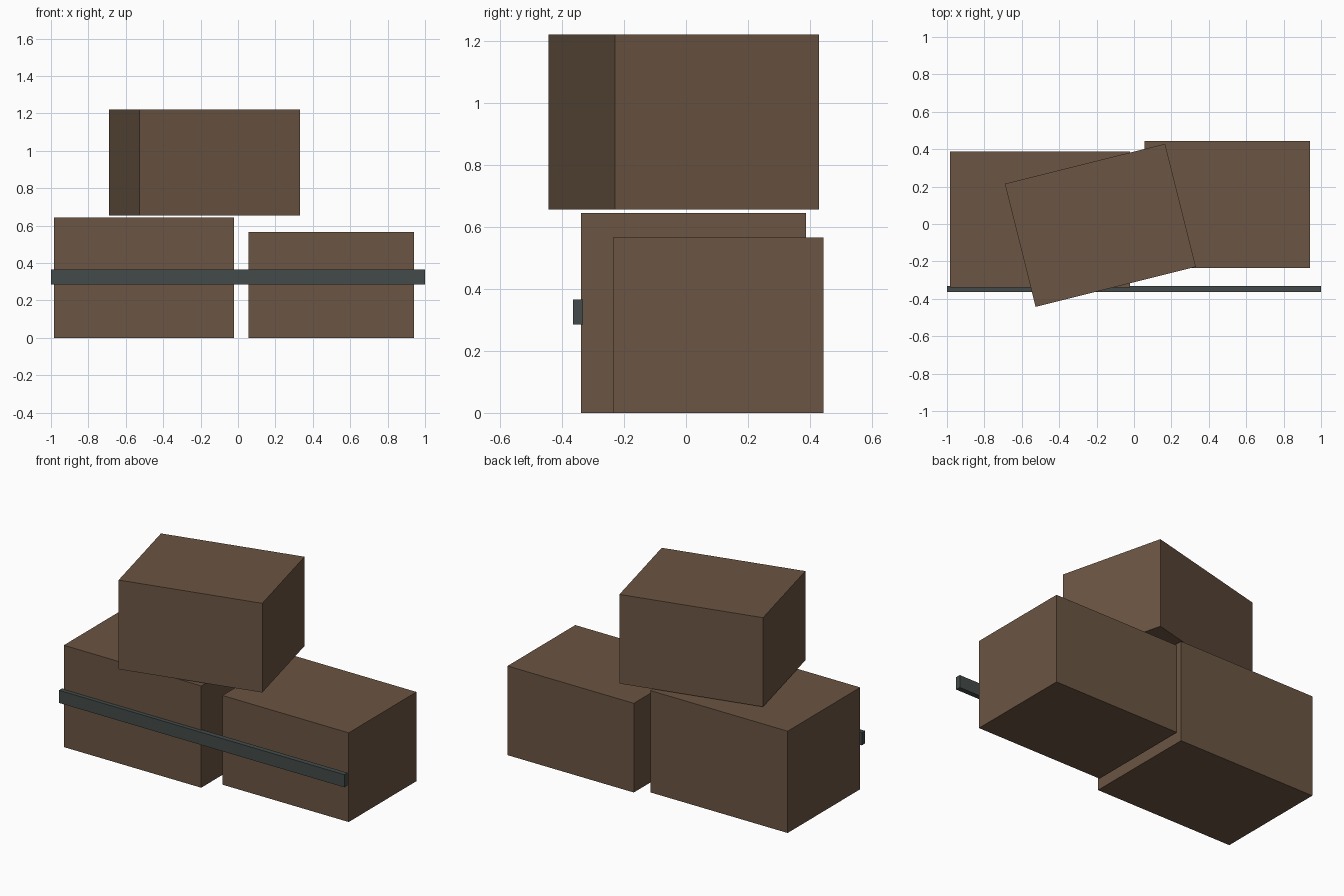
import bpy
import math

default = bpy.data.objects.get("Cube")
if default:
    bpy.data.objects.remove(default, do_unlink=True)


def make_material(name, rgb):
    mat = bpy.data.materials.new(name)
    mat.use_nodes = True
    colour = (*rgb, 1.0)
    mat.diffuse_color = colour
    mat.node_tree.nodes["Principled BSDF"].inputs["Base Color"].default_value = colour
    return mat


def make_box(name, size, centre, base, mat, turn=0.0):
    """Flat-sided box resting at height base, turned about z in degrees."""
    bpy.ops.mesh.primitive_cube_add(
        size=1,
        location=(centre[0], centre[1], base + size[2] / 2),
        rotation=(0, 0, math.radians(turn)),
    )
    box = bpy.context.object
    box.name = name
    box.scale = size
    bpy.ops.object.transform_apply(location=False, rotation=False, scale=True)
    box.data.materials.append(mat)
    return box


brown = make_material("crate brown", (0.147, 0.091, 0.056))
slate = make_material("rail dark grey", (0.056, 0.071, 0.068))

# Two crates on the ground
make_box("large_crate", (0.963, 0.726, 0.645), (-0.502, 0.024), 0, brown)
make_box("small_crate", (0.885, 0.678, 0.565), (0.498, 0.104), 0, brown)

# Turned crate stacked above them
make_box("top_crate", (0.883, 0.678, 0.565), (-0.18, -0.007), 0.655, brown, 14)

# Long rail across the front
make_box("front_rail", (2.0, 0.032, 0.08), (0, -0.348), 0.285, slate)
